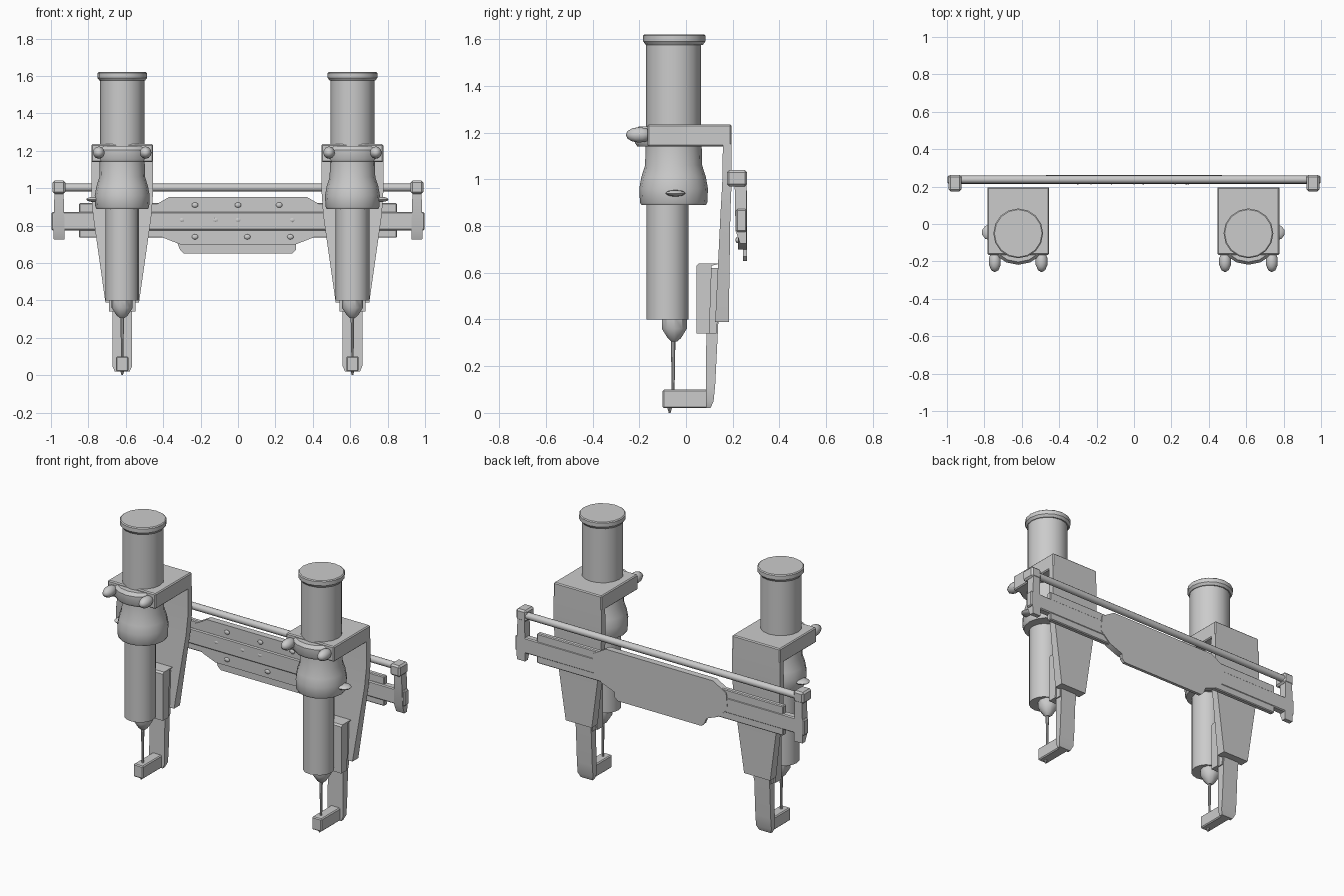
import bpy, bmesh, math
from mathutils import Matrix

cube = bpy.data.objects.get("Cube")
if cube:
    bpy.data.objects.remove(cube, do_unlink=True)

GREY = (0.6, 0.6, 0.6, 1)
grey = bpy.data.materials.new("plain grey")
grey.use_nodes = True
grey.diffuse_color = GREY
grey.node_tree.nodes["Principled BSDF"].inputs["Base Color"].default_value = GREY


def finish(name, bm, angle=35, bevel=0):
    """Turn a bmesh into a shaded object."""
    bmesh.ops.recalc_face_normals(bm, faces=bm.faces[:])
    if bevel:
        bmesh.ops.bevel(bm, geom=bm.edges[:], offset=bevel, segments=1, affect='EDGES')
    mesh = bpy.data.meshes.new(name)
    bm.to_mesh(mesh)
    bm.free()
    mesh.materials.append(grey)
    mesh.shade_smooth()
    mesh.set_sharp_from_angle(angle=math.radians(angle))
    obj = bpy.data.objects.new(name, mesh)
    bpy.context.collection.objects.link(obj)
    return obj


def skin(name, rings, bevel=0, angle=35):
    """Join equal rings of points into a closed solid."""
    bm = bmesh.new()
    loops = [[bm.verts.new(p) for p in ring] for ring in rings]
    n = len(loops[0])
    for a, b in zip(loops, loops[1:]):
        for i in range(n):
            j = (i + 1) % n
            bm.faces.new((a[i], a[j], b[j], b[i]))
    bm.faces.new(loops[0])
    bm.faces.new(loops[-1])
    return finish(name, bm, angle, bevel)


def tower(name, cx, sections, bevel=0):
    """Rectangular sections (z, half width, front y, back y)."""
    return skin(name, [[(cx - w, f, z), (cx + w, f, z), (cx + w, b, z), (cx - w, b, z)]
                       for z, w, f, b in sections], bevel)


def lathe(name, cx, cy, profile, sides=16):
    """Round part from (radius, z) pairs."""
    turn = [math.tau * i / sides for i in range(sides)]
    return skin(name, [[(cx + r * math.cos(t), cy + r * math.sin(t), z) for t in turn]
                       for r, z in profile])


def panel(name, outline, front, back, bevel=0):
    """Flat outline in x and z, thick along y."""
    return skin(name, [[(x, y, z) for x, z in outline] for y in (front, back)], bevel)


def rect(x0, x1, z0, z1):
    return [(x0, z0), (x1, z0), (x1, z1), (x0, z1)]


def ball(name, place, size):
    bm = bmesh.new()
    bmesh.ops.create_uvsphere(bm, u_segments=10, v_segments=6, radius=1,
                              matrix=Matrix.Translation(place) @ Matrix.Diagonal((*size, 1)))
    return finish(name, bm, 60)


# Two matching dispensing units
for side, cx in (("right", -0.619), ("left", 0.612)):
    out = 1 if cx > 0 else -1
    # Tall barrel with a rimmed cap
    lathe(side + "_barrel", cx, -0.053, [(0.118, 1.1), (0.118, 1.59)])
    lathe(side + "_cap", cx, -0.05, [(0.122, 1.575), (0.133, 1.59), (0.133, 1.615), (0.127, 1.62)])
    # Clamp with round nose and two bolts
    tower(side + "_clamp_plate", cx,
          [(1.14, 0.165, -0.165, 0.195), (1.235, 0.165, -0.165, 0.195)], 0.006)
    lathe(side + "_clamp_collar", cx, -0.053,
          [(0.155, 1.14), (0.165, 1.155), (0.165, 1.205), (0.15, 1.225)])
    for s in (-1, 1):
        ball(side + "_clamp_bolt", (cx + s * 0.125, -0.2, 1.19), (0.033, 0.058, 0.033))
    # Swollen housing under the clamp
    lathe(side + "_housing", cx, -0.053,
          [(0.12, 1.15), (0.122, 1.06), (0.138, 1.01), (0.147, 0.96), (0.144, 0.9), (0.138, 0.89)])
    ball(side + "_housing_knob", (cx + out * 0.15, -0.045, 0.94), (0.045, 0.042, 0.014))
    # Lower tube, nozzle and needle
    lathe(side + "_tube", cx, -0.08, [(0.09, 0.9), (0.09, 0.4)])
    lathe(side + "_nozzle", cx, -0.05,
          [(0.056, 0.41), (0.056, 0.36), (0.03, 0.32), (0.012, 0.305)], 10)
    lathe(side + "_needle", cx, -0.055, [(0.01, 0.33), (0.006, 0.09)], 8)
    # Tapered back plate
    tower(side + "_back_plate", cx,
          [(0.39, 0.09, 0.125, 0.183), (0.86, 0.157, 0.148, 0.19),
           (0.98, 0.165, 0.155, 0.195), (1.15, 0.165, 0.158, 0.195)])
    # Slide block, arm and foot
    tower(side + "_slide_block", cx,
          [(0.34, 0.07, 0.045, 0.1), (0.63, 0.07, 0.045, 0.11), (0.64, 0.07, 0.055, 0.15)])
    tower(side + "_slide_back", cx, [(0.34, 0.06, 0.09, 0.13), (0.62, 0.06, 0.09, 0.155)])
    tower(side + "_arm", cx,
          [(0.02, 0.04, 0.085, 0.105), (0.05, 0.053, 0.085, 0.118),
           (0.12, 0.053, 0.085, 0.125), (0.42, 0.053, 0.088, 0.14)])
    tower(side + "_foot", cx,
          [(0.02, 0.033, -0.1, 0.1), (0.1, 0.033, -0.1, 0.1)], 0.006)
    lathe(side + "_foot_pin", cx, -0.07, [(0.012, 0.03), (0.004, 0.0)], 8)

# Stepped rear beam
panel("beam_band", rect(-0.997, 0.997, 0.775, 0.872), 0.215, 0.26, 0.006)
panel("beam_upper_step", rect(-0.85, 0.85, 0.735, 0.92), 0.226, 0.257, 0.005)
half = [(0.31, 0.7), (0.4, 0.735), (0.47, 0.8), (0.46, 0.9), (0.37, 0.952)]
panel("beam_centre_panel", half + [(-x, z) for x, z in reversed(half)], 0.222, 0.262)
panel("beam_lower_lip", [(-0.29, 0.65), (0.29, 0.65), (0.31, 0.67), (0.31, 0.72),
                         (-0.33, 0.72), (-0.31, 0.67)], 0.243, 0.262)

# Small studs in rows on the beam
for z, row in ((0.91, (-0.23, 0, 0.22)), (0.83, (-0.3, -0.12, 0, 0.29)), (0.74, (-0.23, 0.05, 0.28))):
    for x in row:
        ball("beam_stud", (x, 0.22, z), (0.018, 0.008, 0.014))

# Guide rod and its end brackets
bm = bmesh.new()
bmesh.ops.create_cone(bm, cap_ends=True, segments=12, radius1=0.021, radius2=0.021, depth=1.9,
                      matrix=Matrix.Translation((0, 0.238, 1.003)) @ Matrix.Rotation(math.pi / 2, 4, 'Y'))
finish("guide_rod", bm)
for name, s in (("right", -1), ("left", 1)):
    tower(name + "_rod_bracket", s * 0.957,
          [(0.97, 0.035, 0.175, 0.262), (1.04, 0.035, 0.175, 0.262)], 0.01)
    tower(name + "_rod_post", s * 0.957,
          [(0.725, 0.028, 0.232, 0.26), (0.78, 0.03, 0.212, 0.26), (0.99, 0.024, 0.208, 0.26)])
